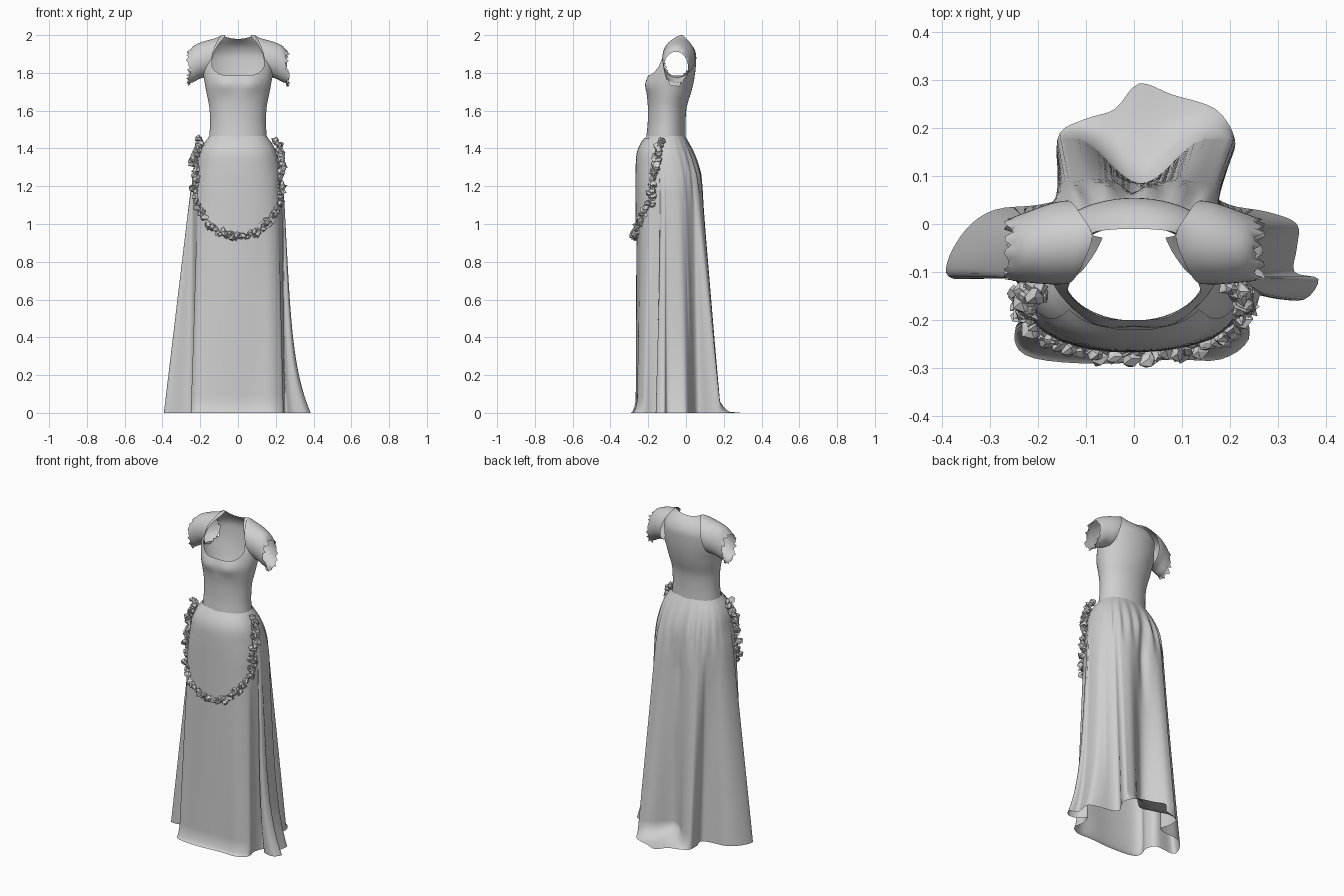
import bpy, bmesh, math, random
from mathutils import Vector
from mathutils.bvhtree import BVHTree

if "Cube" in bpy.data.objects:
    bpy.data.objects.remove(bpy.data.objects["Cube"])

random.seed(4)
cloth = bpy.data.materials.new("grey_cloth")
cloth.diffuse_color = (0.62, 0.62, 0.62, 1)
cloth.use_nodes = True
cloth.node_tree.nodes["Principled BSDF"].inputs["Base Color"].default_value = cloth.diffuse_color


def finish(bm, name, smooth=True):
    bmesh.ops.recalc_face_normals(bm, faces=bm.faces)
    me = bpy.data.meshes.new(name)
    bm.to_mesh(me)
    ob = bpy.data.objects.new(name, me)
    bpy.context.collection.objects.link(ob)
    me.materials.append(cloth)
    for p in me.polygons:
        p.use_smooth = smooth
    return ob


def loft(rings, closed=True, skip=lambda i, j, c: False):
    """Bridge equal rings of points into a sheet."""
    bm = bmesh.new()
    vs = [[bm.verts.new(p) for p in r] for r in rings]
    n = len(rings[0])
    for i in range(len(rings) - 1):
        for j in range(n if closed else n - 1):
            k = (j + 1) % n
            quad = [vs[i][j], vs[i][k], vs[i + 1][k], vs[i + 1][j]]
            c = sum((v.co for v in quad), Vector()) / 4
            if not skip(i, j, c):
                bm.faces.new(quad)
    loose = [v for v in bm.verts if not v.link_faces]
    bmesh.ops.delete(bm, geom=loose, context='VERTS')
    return bm


def table(rows, z):
    """Smooth lookup in rows of (z, values...), z ascending."""
    z = min(max(z, rows[0][0]), rows[-1][0])
    i = next(k for k in range(len(rows) - 1) if z <= rows[k + 1][0])
    a, b = rows[i], rows[i + 1]
    p, q = rows[max(i - 1, 0)], rows[min(i + 2, len(rows) - 1)]
    h = b[0] - a[0]
    t = (z - a[0]) / h
    out = []
    for c in range(1, len(a)):
        m0 = (b[c] - p[c]) / (b[0] - p[0]) * h
        m1 = (q[c] - a[c]) / (q[0] - a[0]) * h
        out.append((2*t**3 - 3*t**2 + 1) * a[c] + (t**3 - 2*t*t + t) * m0
                   + (3*t*t - 2*t**3) * b[c] + (t**3 - t*t) * m1)
    return out


def spow(v, e):
    return math.copysign(abs(v) ** e, v)


# ---- Skirt: round hips blending into a deeply folded hem ----
HEM = [(-.25, -.24), (-.23, -.17), (-.26, -.11), (-.375, -.115), (-.39, -.08), (-.35, -.01),
       (-.29, .03), (-.2, .04), (-.145, .06), (-.16, .12), (-.155, .19), (-.1, .22),
       (-.04, .24), (.01, .293), (.08, .27), (.17, .24), (.21, .18), (.2, .13), (.165, .07),
       (.2, .04), (.28, .025), (.34, .0), (.34, -.05), (.335, -.1), (.385, -.115),
       (.355, -.158), (.29, -.15), (.255, -.11), (.23, -.17), (.24, -.24), (.18, -.283),
       (.08, -.283), (-.07, -.292), (-.21, -.28)]
hem = []
for i in range(len(HEM)):
    p0, p1, p2, p3 = (Vector(HEM[(i + k) % len(HEM)]) for k in (-1, 0, 1, 2))
    for t in (0, .25, .5, .75):
        hem.append(p1 + .5 * t * (p2 - p0 + t * (2*p0 - 5*p1 + 4*p2 - p3
                                                 + t * (3*(p1 - p2) + p3 - p0))))
angles = []
for p in hem:
    a = math.atan2(p.y + .08, p.x)
    if angles:
        a = angles[-1] + (a - angles[-1] + math.pi) % (2 * math.pi) - math.pi
    angles.append(a)
angles.sort(reverse=True)

HIPS = [(1.1, .237, -.263, .085), (1.2, .235, -.263, .08), (1.3, .222, -.262, .068),
        (1.38, .203, -.256, .04), (1.43, .178, -.235, .015), (1.465, .151, -.208, -.004)]


def skirt_point(i, z):
    hx, yf, yb = table(HIPS, z)
    c, s = math.cos(angles[i]), math.sin(angles[i])
    e = .85
    x, y = hx * spow(c, e), (yf + yb) / 2 + (yb - yf) / 2 * spow(s, e)
    # gathers below the back waistband and a crease down the back
    if s > 0:
        win = max(0, 1 - abs(z - 1.27) / .19)
        y += .009 * win * s * math.sin(angles[i] * 22)
        y -= .03 * math.exp(-(x / .025) ** 2) * max(0, 1 - abs(z - 1.05) / .35)
    tx, ty = hem[i]
    k = min(z / .06, 1) ** .5
    if ty > .08:   # the train only spreads out close to the floor
        lobe = min(abs(tx - .015) / .14, 1)
        hung = min(ty, .085 + .1 * lobe * lobe * (3 - 2 * lobe))
        ty += (hung - ty) * k
    elif ty < -.2:
        ty += .025 * k * min(1, (-.2 - ty) / .06)
    w = max(0, (1.3 - z) / 1.3)
    wx = .45 * w + .55 * w ** 6 if tx > .25 else w
    return (x + (tx - x) * wx, y + (ty - y) * w, z)


levels = [0, .006, .015, .03, .06] + [.06 + 1.405 * k / 42 for k in range(1, 43)]
bm = loft([[skirt_point(i, z) for i in range(len(hem))] for z in levels])
tree = BVHTree.FromBMesh(bm)
finish(bm, "skirt")

# ---- Bodice: rounded square neckline in front, open arm holes ----
BODY = [(1.455, .153, -.211, -.002), (1.53, .148, -.203, -.003), (1.62, .152, -.202, .004),
        (1.69, .166, -.208, .025), (1.74, .175, -.213, .038), (1.79, .184, -.198, .047),
        (1.85, .186, -.176, .053), (1.9, .175, -.15, .053), (1.95, .14, -.118, .036),
        (1.98, .106, -.07, .012), (2.0, .088, -.032, -.01)]
N = 60
heights = [1.455 + .33 * k / 18 for k in range(19)] + [1.785 + .215 * k / 16 for k in range(1, 17)]
rings = []
for i, z0 in enumerate(heights):
    ring = []
    for j in range(N):
        a = 2 * math.pi * j / N
        c, s = math.cos(a), math.sin(a)
        z, dz = z0, 0
        if s < 0:              # neckline curves up at its corners
            rise = .05 * min(1, abs(c) / .743) ** 5 * min(1, -s / .67)
            z += rise * ((i / 18) ** 3 if i <= 18 else 1 - (i - 18) / 16)
        elif z > 1.9:          # dip at the back of the neck
            dz = -.02 * (z - 1.9) / .1 * s * s
        hx, yf, yb = table(BODY, z)
        x, y = hx * c, (yf + yb) / 2 + (yb - yf) / 2 * s
        if s < 0:              # bust
            y -= .012 * math.exp(-((abs(x) - .075) / .05) ** 2 - ((z - 1.74) / .045) ** 2)
        ring.append((x, y, z + dz))
    rings.append(ring)


def opening(i, j, c):
    neck = i >= 18 and 222 < (j + .5) * 360 / N < 318
    arm = abs(c.x) > .12 and ((c.y + .048) / .065) ** 2 + ((c.z - 1.86) / .08) ** 2 < 1
    return neck or arm


finish(loft(rings, skip=opening), "bodice")

# ---- Short sleeves growing out of the shoulders, with torn edges ----
SLEEVE = [(.086, -.026, .06, 2.0, 1.8), (.112, -.036, .084, 1.987, 1.79),
          (.14, -.038, .087, 1.978, 1.782), (.17, -.041, .085, 1.97, 1.777),
          (.2, -.045, .079, 1.96, 1.77), (.235, -.05, .071, 1.943, 1.752),
          (.262, -.053, .064, 1.912, 1.745)]
START = [(-1, .162), (0, .14), (.7, .114), (1, .088)]   # where the sleeve meets the neck edge
for side, label in ((-1, "left"), (1, "right")):
    rings = []
    for k in range(15):
        ring = []
        for j in range(44):
            a = 2 * math.pi * j / 44
            x0 = table(START, math.sin(a))[0]
            x = x0 + (.262 - x0) * k / 14
            cy, ry, top, low = table(SLEEVE, x)
            torn = random.uniform(-.012, .012) if k == 14 else 0
            drop = random.uniform(0, .025) * max(0, -math.sin(a)) if k == 14 else 0
            ring.append((side * (x + torn), cy + ry * math.cos(a),
                         (top + low) / 2 + (top - low) / 2 * math.sin(a) - drop))
        rings.append(ring)
    finish(loft(rings), label + "_sleeve")


# ---- Apron lying on the front of the skirt ----
def on_skirt(x, z, lift):
    hit = tree.ray_cast(Vector((x, -1, z)), Vector((0, 1, 0)))[0]
    if hit is None:
        hit = tree.find_nearest(Vector((x, -.15, z)))[0]
    return Vector((hit.x, hit.y - lift, z))


def apron_half(z):
    if z > 1.2:
        return .225 - .085 * ((z - 1.2) / .255) ** 2
    return .225 * math.sqrt(max(0, 1 - ((1.2 - z) / .265) ** 2))


rows = []
for k in range(31):
    z = 1.2 - .2649 * math.cos(k / 15 * math.pi / 2) if k < 15 else 1.2 + .255 * (k - 15) / 15
    h = apron_half(z) * .97
    rows.append([on_skirt(h * (j / 12 - 1), z, .005) for j in range(25)])
finish(loft(rows, closed=False), "apron")

# ---- Crumpled ruffle along the apron edge ----
bm = bmesh.new()
path = [(.2 + .035 * math.sin(math.pi * k / 18), 1.44 - .24 * k / 18) for k in range(18)]
path += [(.23 * math.cos(a), 1.2 - .265 * math.sin(a))
         for a in (math.pi / 2 * k / 22 for k in range(23))]
for side in (-1, 1):
    for x, z in path:
        if z > 1.2:   # upper part wraps back along the hips
            pos = Vector((side * x, -.14 - .04 * (1.44 - z) / .24, z))
        else:
            pos = on_skirt(side * x, z, .008)
            pos.y = min(pos.y, -.18)
        for n in range(2):
            c = pos + Vector([random.uniform(-.012, .012) for _ in range(3)])
            lump = bmesh.ops.create_icosphere(bm, subdivisions=1, radius=.017)["verts"]
            for v in lump:
                v.co = c + v.co * random.uniform(.4, 1.6)
finish(bm, "apron_ruffle", smooth=False)
